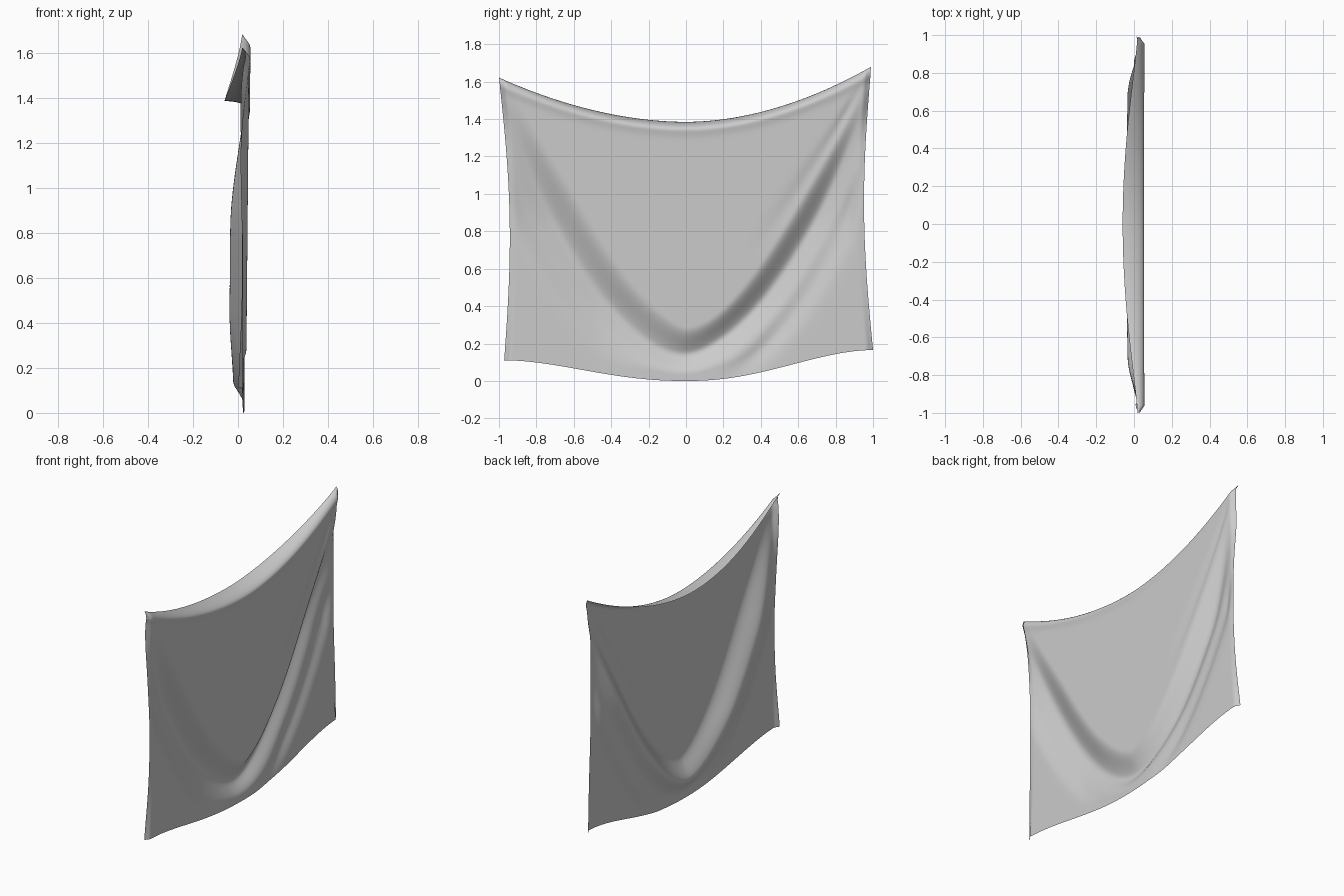
import bpy
from math import sin, cos, pi, exp, sqrt

if "Cube" in bpy.data.objects:
    bpy.data.objects.remove(bpy.data.objects["Cube"])

NU, NV, NH = 180, 150, 10   # columns, rows of sheet, rows of rolled top hem


def smooth(a, b, t):
    t = min(1, max(0, (t - a) / (b - a)))
    return t * t * (3 - 2 * t)


def top_z(u):
    return 1.385 + (0.295 if u > 0 else 0.237) * abs(u) ** 1.9


def bottom_z(u):
    return (0.165 if u > 0 else 0.11) * smooth(0, 1, abs(u) ** 1.15)


def side_y(u, v):
    top, low = (0.99, 1.0) if u > 0 else (1.0, 0.972)
    return u * (top + (low - top) * v - 0.043 * sin(pi * v))


def curve_distance(y, z, a, b, p):
    # signed distance above a U-shaped fold line slung from the top corners
    s = abs(y)
    slope = b * p * s ** (p - 1)
    return (z - a - b * s ** p) / sqrt(1 + slope * slope)


def depth(u, y, z):
    right = smooth(-0.2, 0.2, y)
    corner = sqrt((1 - min(1, abs(y))) ** 2 + (1.65 - z) ** 2)
    fan = 0.3 + 0.7 * smooth(0, 0.9, corner)
    plane = 0.035 + 0.009 * z
    # main swag: flat panel drops into a U-shaped valley, then rises to the edges
    w = (0.10 - 0.03 * right) * fan
    d = curve_distance(y, z, 0.20, 1.45, 1.68)
    floor = plane - 0.082 * smooth(0.05, 0.9, corner) + 0.018 * (1 - smooth(0.1, 0.45, z))
    outer = 0.022 + 0.006 * right
    rise = (0.12 + 0.10 * smooth(0.1, 0.5, abs(y)) * (1 - 0.5 * right)) * fan
    valley = floor + (outer - floor) * smooth(-0.5 * w, -0.5 * w - rise, d)
    x = valley + (plane - valley) * smooth(-w, w, d)
    # secondary valley outside the first
    arm = smooth(0.15, 0.5, abs(y)) * smooth(0.1, 0.5, corner) * (1 - smooth(0.86, 0.96, abs(y)))
    d2 = curve_distance(y, z, 0.02, 1.25, 2.0)
    x -= (0.006 + 0.02 * right) * arm * exp(-((d2 + 0.03) / (0.055 * fan)) ** 2)
    # faint crease above the right arm
    d3 = curve_distance(y, z, 0.5, 1.25, 1.6)
    x -= 0.009 * right * exp(-((d3 + 0.02) / (0.05 * fan)) ** 2) * smooth(0.3, 0.65, y) * smooth(0.05, 0.3, corner)
    # bulge under the top hem, side edges curling back at the corners
    x += 0.006 * exp(-((top_z(u) - 0.04 - z) / 0.03) ** 2)
    x -= 0.022 * smooth(0.965, 1, abs(u)) * (0.15 + 0.85 * cos(pi * z / 1.65) ** 4)
    return x


verts, faces = [], []
for j in range(NH + NV + 1):
    for i in range(NU + 1):
        u = -1 + 2 * i / NU
        top, low = top_z(u), bottom_z(u)
        start = top - 0.045
        if j < NH:                       # hem rolling back from the top
            t = j / NH * pi / 2
            y = side_y(u, 0.03 * j / NH)
            front = depth(u, side_y(u, 0.03), start)
            back = 0.018 - 0.078 * (1 - u * u) ** 1.3
            verts.append((back + (front - back) * sin(t), y, top - 0.045 * (1 - cos(t))))
        else:                            # hanging sheet
            v = (j - NH) / NV
            y = side_y(u, 0.03 + 0.97 * v)
            z = start + (low - start) * v
            verts.append((depth(u, y, z), y, z))
W = NU + 1
for j in range(NH + NV):
    for i in range(NU):
        a = j * W + i
        faces.append((a, a + W, a + W + 1, a + 1))

mesh = bpy.data.meshes.new("draped_cloth")
mesh.from_pydata(verts, [], faces)
mesh.update()
mesh.shade_smooth()
cloth = bpy.data.objects.new("draped_cloth", mesh)
bpy.context.collection.objects.link(cloth)
